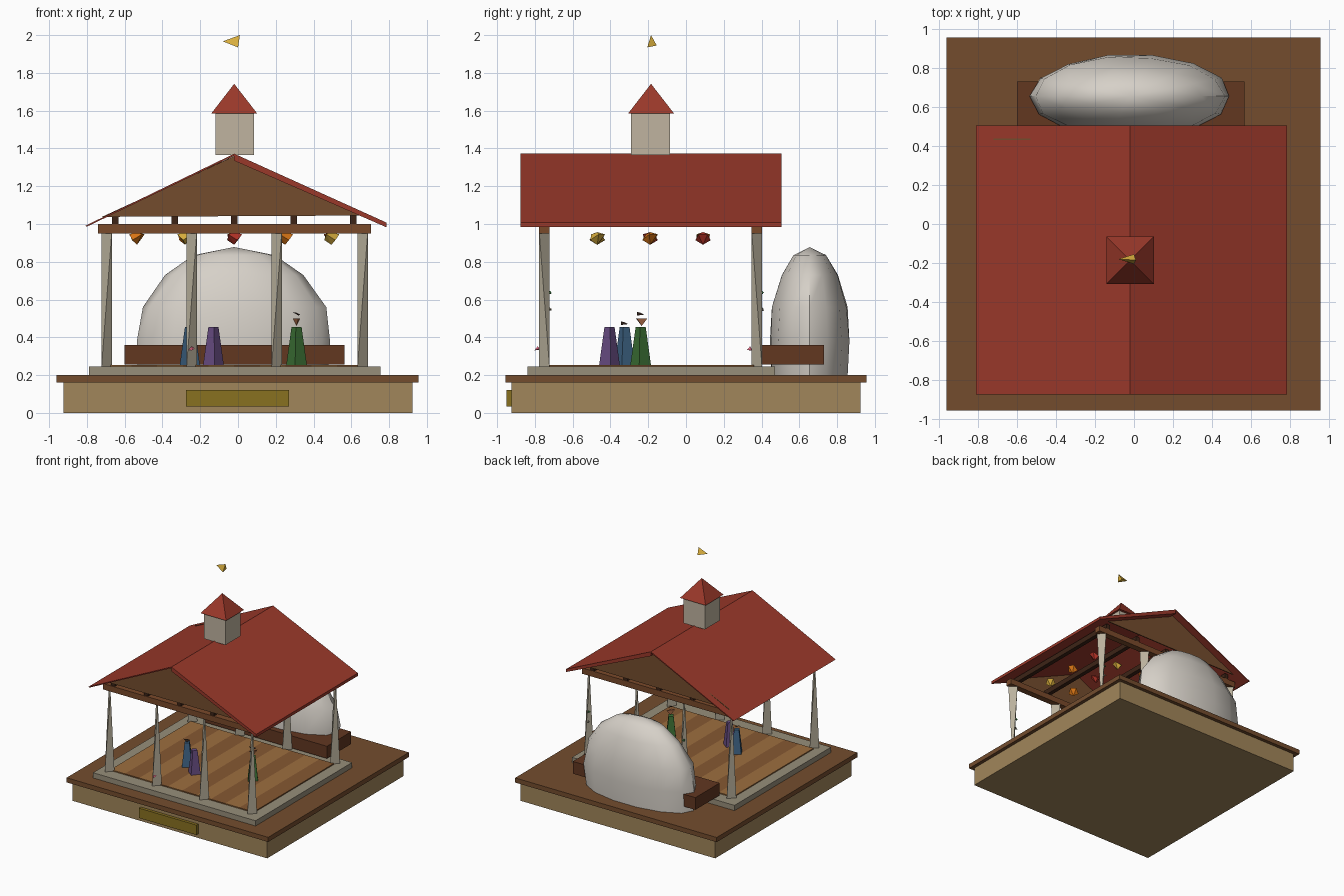
import bpy, bmesh, math, random
from mathutils import Vector

if "Cube" in bpy.data.objects:
    bpy.data.objects.remove(bpy.data.objects["Cube"])

random.seed(4)
CX, CY = -0.02, -0.185          # pavilion centre
mats = {}


def mat(name, rgb):
    m = bpy.data.materials.new(name)
    # display colour to linear
    m.diffuse_color = (*[min(1, c * 1.13) ** 2.2 for c in rgb], 1)
    m.use_nodes = True
    m.node_tree.nodes["Principled BSDF"].inputs["Base Color"].default_value = m.diffuse_color
    mats[name] = m


for n, c in {
    "tan": (.555, .46, .315), "brown": (.40, .27, .17), "dark_wood": (.34, .20, .13),
    "beam": (.42, .26, .16), "joist": (.22, .14, .10), "stone": (.52, .49, .42),
    "cupola": (.66, .62, .55), "roof": (.53, .205, .16), "plank_a": (.54, .38, .225),
    "plank_b": (.46, .31, .185), "brass": (.47, .39, .13), "rock": (.74, .72, .69),
    "gold": (.75, .60, .22), "orange": (.78, .42, .10), "red": (.66, .20, .16),
    "blue": (.22, .34, .45), "purple": (.36, .27, .45), "green": (.21, .38, .19),
    "pink": (.85, .40, .50), "skin": (.60, .38, .26), "black": (.16, .12, .10),
    "leaf": (.20, .42, .22), "post": (.64, .61, .54),
}.items():
    mat(n, c)


def from_bm(name, bm, m):
    bmesh.ops.recalc_face_normals(bm, faces=bm.faces)
    me = bpy.data.meshes.new(name)
    bm.to_mesh(me)
    bm.free()
    ob = bpy.data.objects.new(name, me)
    bpy.context.collection.objects.link(ob)
    me.materials.append(mats[m])
    return ob


def hull(name, pts, m):
    bm = bmesh.new()
    for p in pts:
        bm.verts.new(p)
    bmesh.ops.convex_hull(bm, input=bm.verts)
    bmesh.ops.dissolve_limit(bm, angle_limit=.01, verts=bm.verts, edges=bm.edges)
    return from_bm(name, bm, m)


def box(name, x0, x1, y0, y1, z0, z1, m):
    return hull(name, [(x, y, z) for x in (x0, x1) for y in (y0, y1) for z in (z0, z1)], m)


def prism(name, prof, y0, y1, m):
    # extrude an x-z profile along y
    return hull(name, [(x, y, z) for x, z in prof for y in (y0, y1)], m)


def cone(name, c, r1, r2, h, n, rot, m):
    pts = []
    for r, z in ((r1, 0), (r2, h)):
        for i in range(n if r else 1):
            a = rot + 2 * math.pi * i / n
            pts.append((c[0] + r * math.cos(a), c[1] + r * math.sin(a), c[2] + z))
    return hull(name, pts, m)


def chip(name, c, s, m):
    # small random tetrahedron
    t = random.uniform(0, 6)
    pts = [Vector(c) + Vector((s * math.cos(t + k * 2.1), s * math.sin(t + k * 2.1),
                               random.uniform(-.4, .4) * s)) for k in range(3)]
    return hull(name, pts + [Vector(c) + Vector((0, 0, s))], m)


# Display base
box("base", -.925, .925, -.925, .925, 0, .16, "tan")
box("base_top", -.96, .955, -.955, .955, .16, .2, "brown")
box("plaque", -.275, .27, -.95, -.92, .035, .12, "brass")

# Stone platform and plank floor
box("platform", -.79, .755, -.84, .47, .2, .245, "stone")
for i in range(10):
    x = -.70 + i * .136
    box("floor_plank", x, x + .136, -.73, .36, .24, .254, "plank_b" if i % 2 else "plank_a")

# Posts: bottom edge and top edge lie on opposite diagonals
a = .027
for y in (-.75, .375):
    for x in (-.695, -.245, .205, .66):
        hull("post", [(x - a, y - a, .245), (x + a, y + a, .245),
                      (x - a, y + a, .96), (x + a, y - a, .96)], "post")
    box("long_beam", -.74, .705, y - .027, y + .027, .95, 1.0, "beam")

# Joists across the beams
for i in range(5):
    x = -.65 + i * .315
    box("joist", x - .018, x + .018, -.77, .40, 1.0, 1.045, "joist")

# Roof and gables
prism("roof_right", [(CX, 1.372), (.785, 1.008), (.785, .983), (CX, 1.335)], -.875, .505, "roof")
prism("roof_left", [(CX, 1.372), (-.81, .99), (-.80, .986), (CX, 1.362)], -.875, .505, "roof")
for y, x in ((-.80, -.70), (.435, -.72)):
    prism("gable", [(x, 1.038), (.67, 1.045), (CX, 1.36)], y - .004, y + .004, "brown")

# Cupola and finial
box("cupola", -.12, .085, -.29, -.085, 1.365, 1.585, "cupola")
cone("cupola_roof", (CX, CY, 1.585), .172, 0, .157, 4, math.pi / 4, "roof")
hull("finial", [(-.08, -.18, 1.967), (.01, -.185, 2), (0, -.205, 1.935), (0, -.155, 1.945)], "gold")

# Rock shell behind the stage
bm = bmesh.new()
rings = []
for z, s in ((.2, .98), (.38, 1), (.56, .95), (.73, .71), (.835, .42)):
    ring = []
    for i in range(14):
        t = 2 * math.pi * i / 14
        k = s * random.uniform(.98, 1.02)
        ring.append(bm.verts.new((CX + .513 * k * math.cos(t), .655 + .213 * k * math.sin(t), z)))
    rings.append(ring)
top = bm.verts.new((CX, .655, .878))
for r0, r1 in zip(rings, rings[1:]):
    for i in range(14):
        j = (i + 1) % 14
        bm.faces.new((r0[i], r0[j], r1[j], r1[i]))
for i in range(14):
    bm.faces.new((rings[-1][i], rings[-1][(i + 1) % 14], top))
bm.faces.new(rings[0])
rock = from_bm("rock_shell", bm, "rock")
bpy.context.view_layer.objects.active = rock
rock.select_set(True)
bpy.ops.object.shade_smooth_by_angle(angle=math.radians(50))
box("stage", -.60, .565, .40, .73, .255, .36, "dark_wood")

# Hanging lanterns
for i, x in enumerate((-.535, -.28, CX, .25, .495)):
    for j, y in enumerate((-.47, -.19, .09)):
        r, t = .042, random.uniform(0, 1.5)
        pts = [(x, y, .89), (x, y, .957)]
        for k in range(5):
            b = t + k * 2 * math.pi / 5
            pts.append((x + r * math.cos(b), y + r * math.sin(b), .93 + .015 * (-1) ** k))
        hull("lantern", pts, ("orange", "gold", "red")[(i - j) % 3])

# Dancing figures, with a hat each and one visible head
for c, x, y, hz in (("blue", -.255, -.325, .475), ("purple", -.13, -.405, 0),
                    ("green", .31, -.24, .525)):
    cone("figure_" + c, (x, y, .254), .055, .027, .2, 4, .5 + x * 3, c)
    if hz:
        hull("figure_hat", [(x - .022, y - .02, hz + .01), (x + .02, y + .018, hz - .005),
                            (x + .01, y - .02, hz - .01), (x, y, hz + .005)], "black")
hull("figure_head", [(.29, -.265, .5), (.33, -.205, .5), (.32, -.26, .5), (.31, -.235, .46)], "skin")

# Leaves and blossoms on the posts
for y, s in ((-.75, 1), (.375, 1)):
    for x in (-.245, .66):
        chip("leaf", (x - .015, y + s * .025, .635), .014, "leaf")
        chip("leaf_grey", (x - .01, y + s * .025, .545), .017, "stone")
    chip("blossom", (-.245, y - .035, .335), .018, "pink")
